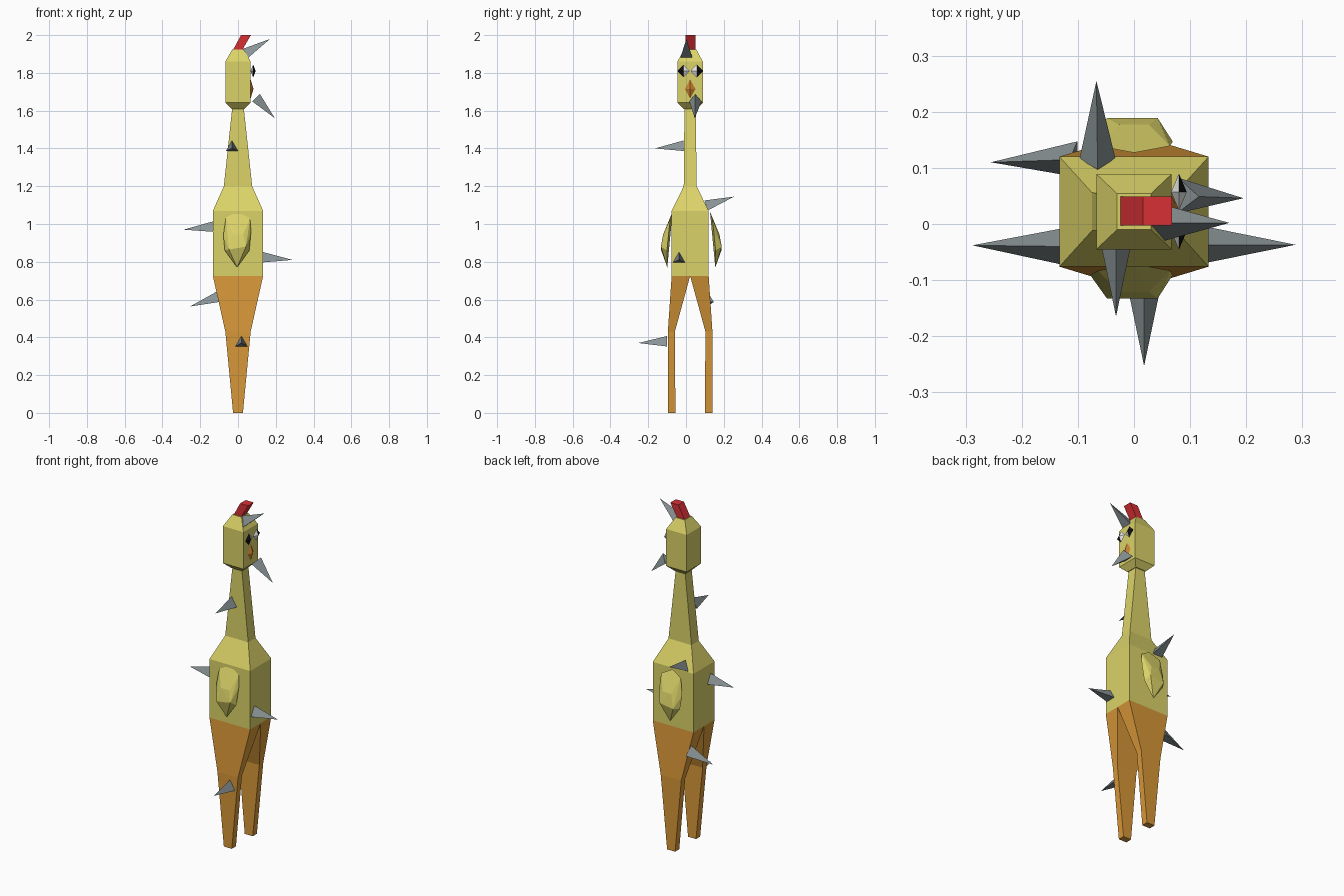
import bpy, bmesh
from mathutils import Vector

if "Cube" in bpy.data.objects:
    bpy.data.objects.remove(bpy.data.objects["Cube"])

MID = 0.022  # symmetry plane of the bird, which faces +x


def material(name, r, g, b):
    m = bpy.data.materials.new(name)
    m.use_nodes = True
    m.diffuse_color = (r, g, b, 1)
    m.node_tree.nodes["Principled BSDF"].inputs["Base Color"].default_value = (r, g, b, 1)
    return m


yellow = material("feather yellow", 0.71, 0.65, 0.14)
orange = material("leg orange", 0.68, 0.31, 0.04)
red = material("comb red", 0.68, 0.03, 0.035)
grey = material("spike grey", 0.25, 0.29, 0.30)
white = material("eye white", 0.85, 0.85, 0.85)
black = material("pupil black", 0.005, 0.005, 0.005)
beak_orange = material("beak orange", 0.60, 0.22, 0.03)


def finish(name, bm, *mats):
    bmesh.ops.recalc_face_normals(bm, faces=bm.faces)
    me = bpy.data.meshes.new(name)
    bm.to_mesh(me)
    bm.free()
    for m in mats:
        me.materials.append(m)
    ob = bpy.data.objects.new(name, me)
    bpy.context.collection.objects.link(ob)
    return ob


def loft(name, sections, mat):
    """Box-section loft; each section is (z, x0, x1, y0, y1)."""
    bm = bmesh.new()
    rings = [[bm.verts.new(p) for p in ((a, c, z), (b, c, z), (b, d, z), (a, d, z))]
             for z, a, b, c, d in sections]
    for lo, hi in zip(rings, rings[1:]):
        for i in range(4):
            j = (i + 1) % 4
            bm.faces.new((lo[i], lo[j], hi[j], hi[i]))
    bm.faces.new(rings[0])
    bm.faces.new(rings[-1])
    return finish(name, bm, mat)


def hull(name, points, *mats):
    bm = bmesh.new()
    for p in points:
        bm.verts.new(p)
    bmesh.ops.convex_hull(bm, input=bm.verts)
    return finish(name, bm, *mats)


def gem(name, c, rx, ry, rz, *mats):
    x, y, z = c
    return hull(name, [(x - rx, y, z), (x + rx, y, z), (x, y - ry, z),
                       (x, y + ry, z), (x, y, z - rz), (x, y, z + rz)], *mats)


# Body, neck, head and comb
def centred(z, hx, hy):
    return (z, -hx, hx, MID - hy, MID + hy)


loft("body_and_neck", [centred(0.725, 0.133, 0.098), centred(1.07, 0.133, 0.098),
                       centred(1.2, 0.075, 0.034), centred(1.62, 0.03, 0.03)], yellow)
loft("head", [centred(1.61, 0.035, 0.035), centred(1.642, 0.067, 0.067),
              centred(1.86, 0.067, 0.067), centred(1.925, 0.03, 0.032)], yellow)
loft("comb", [(1.92, -0.027, 0.022, -0.003, 0.049),
              (2.0, 0.016, 0.068, -0.003, 0.049)], red)

# Legs, wings and eyes, mirrored about the middle
for side, s in (("left", 1), ("right", -1)):
    loft(side + "_leg", [(z, -hx, hx, MID + s * a, MID + s * b) for z, hx, a, b in (
        (0, 0.026, 0.078, 0.117), (0.43, 0.067, 0.081, 0.118),
        (0.725, 0.133, 0, 0.098))], orange)

    base = MID + s * (0.093 if s < 0 else 0.105)
    outline = [(0, 1.065, 0), (0.064, 1.03, 0.012), (0.069, 0.96, 0.02),
               (0.06, 0.86, 0.03), (-0.005, 0.77, 0.028), (-0.07, 0.86, 0.03),
               (-0.078, 0.94, 0.02), (-0.064, 1.035, 0.012),
               (-0.027, 0.945, 0.05), (0.027, 0.945, 0.05),
               (0.042, 0.88, 0.062), (-0.048, 0.865, 0.062)]
    hull(side + "_wing", [(x, base + s * y, z) for x, z, y in outline], yellow)

    eye = gem(side + "_eye", (0.08, MID + s * 0.035, 1.81), 0.014, 0.033, 0.034, white, black)
    for f in eye.data.polygons:
        if f.normal.x > 0 and f.normal.y * s > 0:
            f.material_index = 1

gem("beak", (0.067, MID, 1.715), 0.015, 0.028, 0.05, beak_orange)

# Spikes stuck into the bird: base centre, tip
SPIKES = {
    "rump_spike": ((-0.13, -0.04, 0.977), (-0.288, -0.038, 0.97)),
    "chest_spike": ((0.13, -0.037, 0.815), (0.288, -0.037, 0.81)),
    "left_leg_spike": ((-0.105, 0.115, 0.605), (-0.255, 0.11, 0.563)),
    "right_leg_spike": ((0.018, -0.1, 0.37), (0.018, -0.253, 0.37)),
    "neck_spike": ((-0.032, -0.012, 1.405), (-0.032, -0.165, 1.4)),
    "shoulder_spike": ((-0.065, 0.11, 1.09), (-0.067, 0.255, 1.145)),
    "crown_spike": ((0.043, 0.002, 1.895), (0.17, 0.002, 1.98)),
    "chin_spike": ((0.09, 0.05, 1.662), (0.195, 0.046, 1.56)),
}
for name, (b, t) in SPIKES.items():
    b, t = Vector(b), Vector(t)
    bm = bmesh.new()
    bmesh.ops.create_cone(bm, cap_ends=True, segments=3, radius1=0.037, radius2=0,
                          depth=(t - b).length)
    bmesh.ops.remove_doubles(bm, verts=bm.verts, dist=0.0001)
    ob = finish(name, bm, grey)
    ob.location = (b + t) / 2
    ob.rotation_euler = (t - b).to_track_quat("Z", "Y").to_euler()
